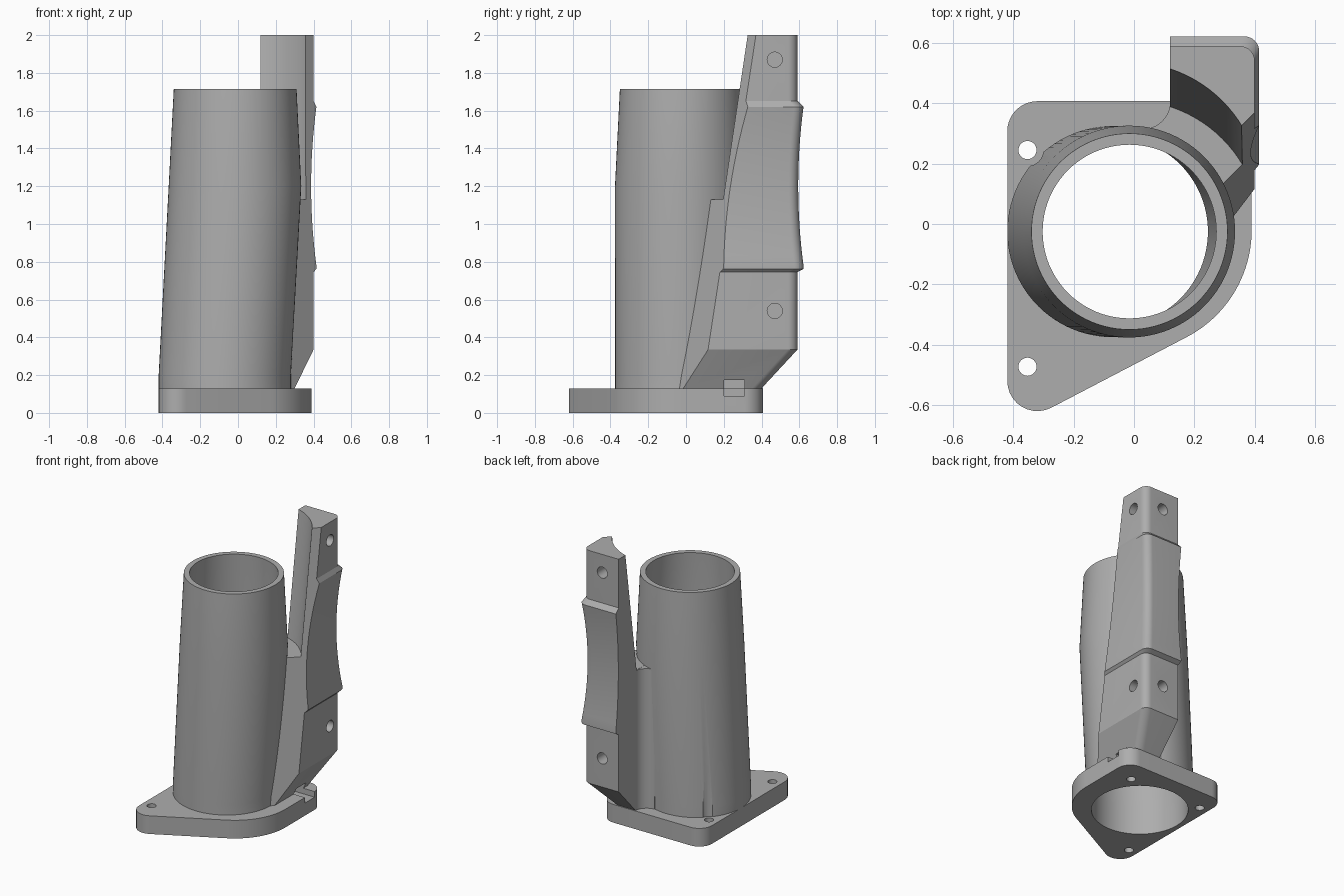
import bpy, bmesh, math
from mathutils import Vector

if "Cube" in bpy.data.objects:
    bpy.data.objects.remove(bpy.data.objects["Cube"])

grey = bpy.data.materials.new("plain grey")
grey.use_nodes = True
grey.diffuse_color = (0.42, 0.42, 0.42, 1)
grey.node_tree.nodes["Principled BSDF"].inputs["Base Color"].default_value = grey.diffuse_color


def loft(name, rings):
    """Closed solid through matching rings of points, listed bottom to top."""
    bm = bmesh.new()
    loops = [[bm.verts.new(p) for p in ring] for ring in rings]
    n = len(loops[0])
    for low, high in zip(loops, loops[1:]):
        for i in range(n):
            j = (i + 1) % n
            bm.faces.new((low[i], low[j], high[j], high[i]))
    bm.faces.new(loops[0])
    bm.faces.new(loops[-1])
    bmesh.ops.recalc_face_normals(bm, faces=bm.faces)
    mesh = bpy.data.meshes.new(name)
    bm.to_mesh(mesh)
    bm.free()
    mesh.materials.append(grey)
    ob = bpy.data.objects.new(name, mesh)
    bpy.context.collection.objects.link(ob)
    return ob


def arc(cx, cy, r, start, end, steps=10):
    angles = [math.radians(start + (end - start) * i / steps) for i in range(steps + 1)]
    return [(cx + r * math.cos(a), cy + r * math.sin(a)) for a in angles]


def prism(name, outline, z0, z1):
    return loft(name, [[(x, y, z) for x, y in outline] for z in (z0, z1)])


def round_loft(name, sections):
    """Sections are (centre x, centre y, z, radius)."""
    return loft(name, [[(x, y, z) for x, y in arc(cx, cy, r, 0, 360, 96)[:-1]]
                       for cx, cy, z, r in sections])


def rod(centre, axis, radius, length):
    ob = loft("rod_cutter", [[(x, y, z) for x, y in arc(0, 0, radius, 0, 360, 32)[:-1]]
                             for z in (-length / 2, length / 2)])
    turn = Vector((0, 0, 1)).rotation_difference(Vector(axis)).to_matrix().to_4x4()
    ob.data.transform(turn)
    for v in ob.data.vertices:
        v.co += Vector(centre)
    return ob


def cut(ob, *cutters):
    bpy.context.view_layer.objects.active = ob
    for cutter in cutters:
        mod = ob.modifiers.new("cut", "BOOLEAN")
        mod.operation, mod.solver, mod.object = "DIFFERENCE", "EXACT", cutter
        bpy.ops.object.modifier_apply(modifier=mod.name)


# Base flange with three rounded corners
PLATE = 0.13
flange = prism("base_flange",
               arc(-0.01, -0.02, 0.4, -63, 0, 24) + arc(0.29, 0.307, 0.1, 0, 90)
               + arc(-0.32, 0.307, 0.1, 90, 180) + arc(-0.32, -0.52, 0.1, 180, 297), 0, PLATE)

# Leaning tube that tapers at the top
tube = round_loft("tube", [(-0.07, -0.025, PLATE, 0.35), (-0.07, -0.025, 0.2, 0.35),
                           (-0.016, -0.025, 1.2, 0.351), (-0.015, -0.025, 1.715, 0.325)])
bore = round_loft("bore_cutter", [(-0.07, -0.025, -0.1, 0.315), (-0.07, -0.025, 0.2, 0.315),
                                  (-0.016, -0.025, 1.2, 0.313), (-0.015, -0.025, 1.73, 0.287)])


# Mounting post: slanted front face, chamfered foot and a hollowed clamp band
def post_ring(z, right, back):
    def front(x):
        return x - 0.03 - 0.152 * (2 - z)
    outline = [(0.12, 0.2), (0.26, front(0.26)), (right, front(right))]
    outline += arc(right - 0.05, back - 0.05, 0.05, 0, 90, 8) + [(0.12, back)]
    return [(x, y, z) for x, y in outline]


levels = [(PLATE, 0.3, 0.4), (0.335, 0.4, 0.59), (0.745, 0.4, 0.59), (0.762, 0.415, 0.622)]
for i in range(17):
    t = i / 8 - 1
    dip = 0.028 * (1 - t * t)
    levels.append((1.2 + 0.42 * t, 0.415 - dip, 0.622 - dip))
levels += [(1.652, 0.4, 0.59), (2, 0.4, 0.59)]
post = loft("mounting_post", [post_ring(*level) for level in levels])
gap = round_loft("gap_cutter", [(-0.015, -0.025, 1.13, 0.435), (-0.015, 0.115, 2.1, 0.435)])

# Concave fillet joining the tube to the post
fillet = prism("post_fillet", arc(0.03, 0.405, 0.09, -90, 0)[::-1]
               + [(0.03, 0.28), (0.2, 0.2), (0.2, 0.38)], PLATE, 1.129)

# Bolt holes, nut slot and screw clearance
slot = prism("slot_cutter", [(0.17, 0.2), (0.5, 0.2), (0.5, 0.31), (0.17, 0.31)], 0.09, 0.175)
bolts = [rod((x, y, 0.05), (0, 0, 1), 0.03, 0.3)
         for x, y in ((-0.353, 0.245), (-0.353, -0.473), (0.23, 0.245))]
clearance = rod((-0.353, 0.245, 0.6), (0, 0, 1), 0.053, 1)
screws = []
for z in (0.54, 1.87):
    screws.append(rod((0.4, 0.47, z), (1, 0, 0), 0.04, 0.2))
    screws.append(rod((0.25, 0.59, z), (0, 1, 0), 0.04, 0.2))

cut(flange, bore, slot, *bolts)
cut(tube, bore, clearance)
cut(post, gap, bore, slot, *screws)
cut(fillet, bore)

for helper in [bore, gap, slot, clearance] + bolts + screws:
    bpy.data.objects.remove(helper)

# Smooth curved walls, keep the edges sharp
for ob in (flange, tube, post, fillet):
    bpy.ops.object.select_all(action="DESELECT")
    ob.select_set(True)
    bpy.context.view_layer.objects.active = ob
    bpy.ops.object.shade_smooth_by_angle(angle=math.radians(25))
